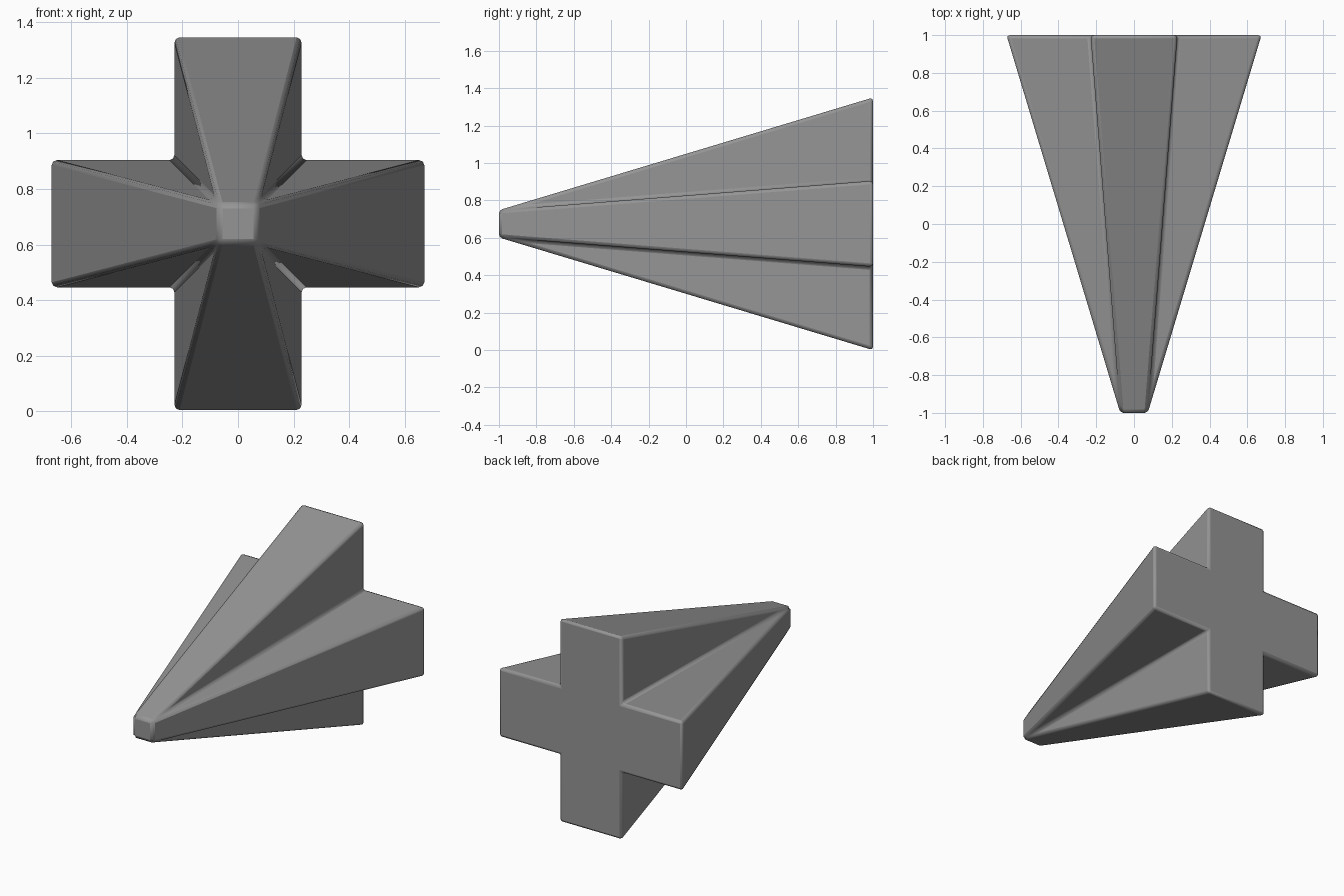
import bpy, bmesh, math

cube = bpy.data.objects.get("Cube")
if cube:
    bpy.data.objects.remove(cube, do_unlink=True)

REACH, ARM, TIP, MID = 0.675, 0.23, 0.073, 0.675

grey = bpy.data.materials.new("plain_grey")
grey.use_nodes = True
grey.diffuse_color = (0.3, 0.3, 0.3, 1)
grey.node_tree.nodes["Principled BSDF"].inputs["Base Color"].default_value = (0.3, 0.3, 0.3, 1)

# Cross-shaped back tapering to a small square tip, one quadrant at a time
bm = bmesh.new()
tips, sides, inners, tops = [], [], [], []
for q in range(4):
    c, s = round(math.cos(q * math.pi / 2)), round(math.sin(q * math.pi / 2))

    def point(u, y, v):
        return bm.verts.new((c * u - s * v, y, MID + s * u + c * v))

    tips.append(point(TIP, -1, TIP))
    sides.append(point(REACH, 1, ARM))
    inners.append(point(ARM, 1, ARM))
    tops.append(point(ARM, 1, REACH))

back = []
for q in range(4):
    n = (q + 1) % 4
    bm.faces.new((tips[q], sides[q], inners[q]))
    bm.faces.new((tips[q], inners[q], tops[q]))
    bm.faces.new((tips[q], tops[q], sides[n], tips[n]))
    back += [sides[q], inners[q], tops[q]]
bm.faces.new(back)
bm.faces.new(tips)
bmesh.ops.recalc_face_normals(bm, faces=bm.faces)

mesh = bpy.data.meshes.new("tapered_cross")
bm.to_mesh(mesh)
bm.free()
mesh.materials.append(grey)
body = bpy.data.objects.new("tapered_cross", mesh)
bpy.context.collection.objects.link(body)

# Softened edges
bevel = body.modifiers.new("soft_edges", "BEVEL")
bevel.width = 0.018
bevel.segments = 2
bevel.limit_method = "ANGLE"
bevel.angle_limit = math.radians(30)

bpy.context.view_layer.objects.active = body
body.select_set(True)
bpy.ops.object.shade_smooth_by_angle(angle=math.radians(40))
